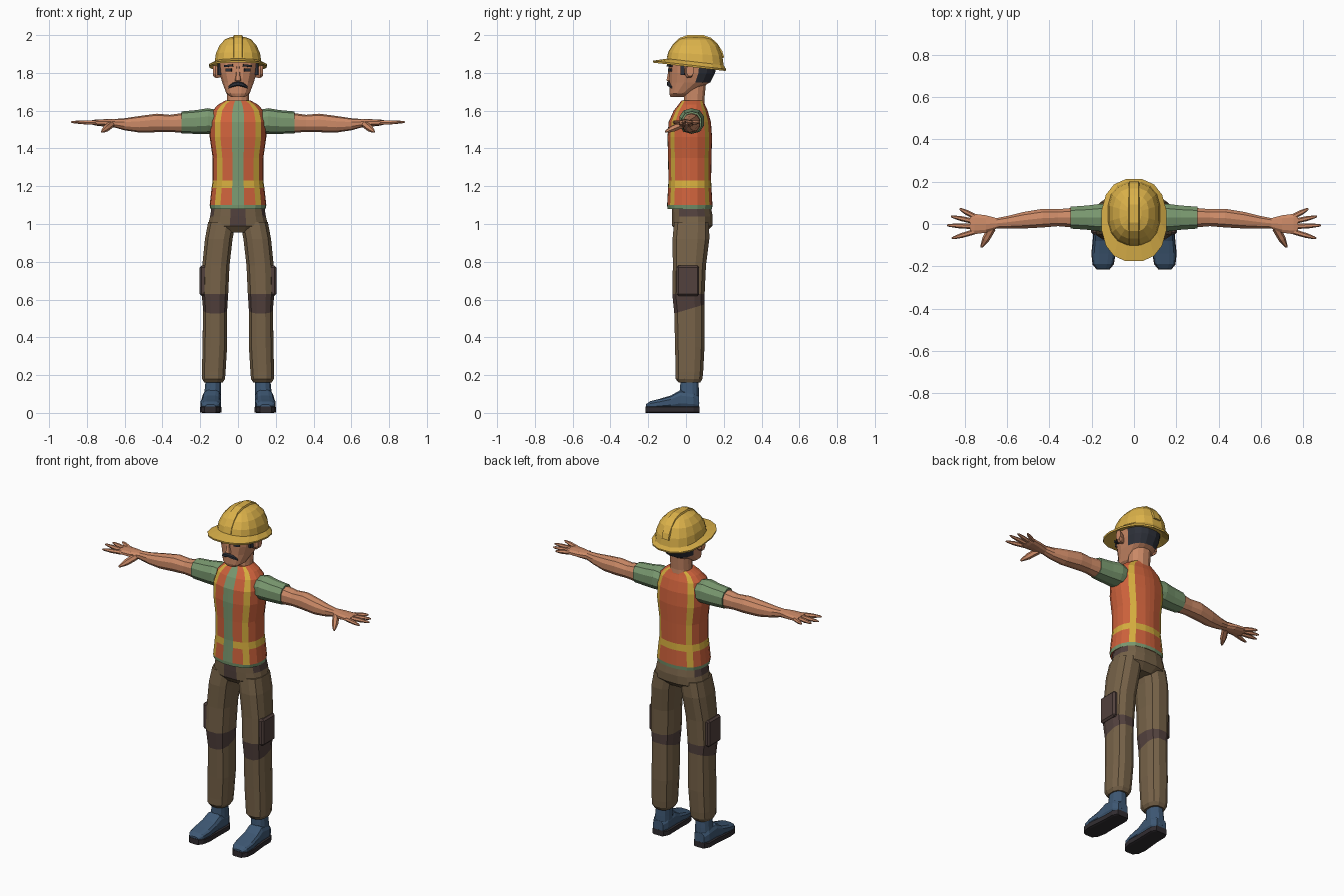
import bpy
import bmesh
from math import sin, cos, pi, radians, copysign
from mathutils import Vector, Matrix

if "Cube" in bpy.data.objects:
    bpy.data.objects.remove(bpy.data.objects["Cube"], do_unlink=True)


def make_material(name, red, green, blue):
    """Flat material from 0-255 display values."""
    linear = [((c / 255 + 0.055) / 1.055) ** 2.4 for c in (red, green, blue)] + [1.0]
    mat = bpy.data.materials.new(name)
    mat.use_nodes = True
    mat.diffuse_color = linear
    shader = mat.node_tree.nodes["Principled BSDF"]
    shader.inputs["Base Color"].default_value = linear
    shader.inputs["Roughness"].default_value = 0.8
    return mat


helmet_yellow = make_material("helmet yellow", 220, 178, 74)
stripe_yellow = make_material("stripe yellow", 214, 174, 62)
vest_orange = make_material("vest orange", 206, 98, 60)
shirt_green = make_material("shirt green", 122, 153, 112)
skin = make_material("skin", 204, 138, 103)
trouser_brown = make_material("trouser brown", 118, 98, 72)
patch_brown = make_material("patch brown", 82, 65, 61)
boot_blue = make_material("boot blue", 62, 88, 116)
sole_black = make_material("sole black", 48, 44, 48)
hair_black = make_material("hair black", 46, 49, 58)


def finish(name, bm, mats, mirror):
    bmesh.ops.recalc_face_normals(bm, faces=bm.faces[:])
    mesh = bpy.data.meshes.new(name)
    bm.to_mesh(mesh)
    bm.free()
    for mat in mats:
        mesh.materials.append(mat)
    obj = bpy.data.objects.new(name, mesh)
    bpy.context.scene.collection.objects.link(obj)
    if mirror:
        obj.modifiers.new("Mirror", "MIRROR")
    return obj


def loft(name, rings, mats, rule=None, mirror=False):
    """Skin a row of rings; rule(row, column, centre) picks the material."""
    bm = bmesh.new()
    rows = [[bm.verts.new(point) for point in ring] for ring in rings]
    count = len(rows[0])
    for row, (low, high) in enumerate(zip(rows, rows[1:])):
        for col in range(count):
            nxt = (col + 1) % count
            face = bm.faces.new((low[col], low[nxt], high[nxt], high[col]))
            if rule:
                face.material_index = rule(row, col, face.calc_center_median())
    bm.faces.new(rows[0])
    bm.faces.new(rows[-1])
    return finish(name, bm, mats, mirror)


def section(axis, sides, power, pos, cu, cv, ru, rv, tilt=0):
    """Rounded cross-section at pos along an axis."""
    ring = []
    for i in range(sides):
        angle = 2 * pi * (i + 0.5) / sides
        u = ru * copysign(abs(cos(angle)) ** (2 / power), cos(angle))
        v = rv * copysign(abs(sin(angle)) ** (2 / power), sin(angle))
        if axis == "z":
            ring.append(Vector((cu + u, cv + v, pos + tilt * v)))
        elif axis == "x":
            ring.append(Vector((pos, cu + u, cv + v)))
        else:
            ring.append(Vector((cu + u, pos, cv + v)))
    return ring


def tube(name, axis, sections, mats, sides=12, power=2.3, rule=None, mirror=False):
    rings = [section(axis, sides, power, *values) for values in sections]
    return loft(name, rings, mats, rule, mirror)


def box(name, centre, size, mat, turn=0, roll=0, mirror=False, bevel=0):
    bm = bmesh.new()
    matrix = (Matrix.Translation(centre) @ Matrix.Rotation(radians(turn), 4, "Z")
              @ Matrix.Rotation(radians(roll), 4, "Y") @ Matrix.Diagonal((*size, 1)))
    bmesh.ops.create_cube(bm, size=1, matrix=matrix)
    if bevel:
        bmesh.ops.bevel(bm, geom=bm.edges[:], offset=bevel, segments=1, affect="EDGES")
    return finish(name, bm, [mat], mirror)


def taper(name, start, end, wide, thin, mat):
    """Tapered finger between two points, mirrored to the other hand."""
    start, end = Vector(start), Vector(end)
    turn = (end - start).to_track_quat("Z", "Y")
    rings = []
    for part, radius in ((0, wide), (0.55, wide * 0.95), (0.9, thin), (1, thin * 0.5)):
        rings.append([start.lerp(end, part) + turn @ Vector((radius * cos(k * pi / 3), radius * sin(k * pi / 3), 0))
                      for k in range(6)])
    return loft(name, rings, [mat], mirror=True)


# Vest with a shirt strip at the front, reflective stripes and a shirt hem
def vest_ring(z, cy, width, depth):
    ratios = (0, 0.22, 0.62, 0.82, 0.97)
    half = [(r, -(1 - r ** 2.5) ** 0.4) for r in ratios]
    half += [(1, 0)] + [(r, -y) for r, y in reversed(half)]
    other = [(-r, y) for r, y in reversed(half[1:-1])]
    return [Vector((r * width, cy + y * depth, z)) for r, y in half + other]


def vest_rule(row, col, centre):
    col = min(col, 19 - col)
    if row == 0 or col == 0:
        return 1
    return 2 if row == 2 or col in (2, 7) else 0


vest_sections = [
    (1.08, 0.02, 0.146, 0.118), (1.10, 0.02, 0.15, 0.12), (1.19, 0.02, 0.14, 0.115),
    (1.23, 0.02, 0.134, 0.113), (1.35, 0.02, 0.134, 0.115), (1.46, 0.02, 0.15, 0.118),
    (1.54, 0.02, 0.15, 0.112), (1.6, 0.025, 0.135, 0.09), (1.632, 0.03, 0.105, 0.07),
    (1.655, 0.035, 0.065, 0.058)]
loft("vest", [vest_ring(*s) for s in vest_sections],
     [vest_orange, shirt_green, stripe_yellow], vest_rule)

# Sleeves, arms and hands
tube("sleeves", "x", [(0.09, 0.03, 1.54, 0.06, 0.06), (0.16, 0.03, 1.545, 0.068, 0.068),
                      (0.22, 0.03, 1.54, 0.06, 0.063), (0.3, 0.03, 1.538, 0.054, 0.058)],
     [shirt_green], sides=10, mirror=True)
tube("arms", "x", [(0.29, 0.03, 1.535, 0.048, 0.053), (0.36, 0.03, 1.533, 0.042, 0.045),
                   (0.43, 0.028, 1.535, 0.046, 0.049), (0.52, 0.018, 1.528, 0.041, 0.044),
                   (0.6, 0.008, 1.528, 0.031, 0.032), (0.65, 0.003, 1.533, 0.026, 0.023),
                   (0.7, 0, 1.535, 0.043, 0.02), (0.755, 0, 1.537, 0.05, 0.016),
                   (0.775, 0, 1.538, 0.044, 0.011)], [skin], sides=10, mirror=True)
fingers = {"little": (0.036, 0.825, 0.072), "ring": (0.012, 0.865, 0.036),
           "middle": (-0.012, 0.885, -0.006), "index": (-0.037, 0.862, -0.068)}
for label, (base, reach, spread) in fingers.items():
    taper(label + "_fingers", (0.755, base, 1.537), (reach, spread, 1.54), 0.0125, 0.007, skin)
taper("thumbs", (0.672, -0.02, 1.527), (0.722, -0.11, 1.487), 0.019, 0.009, skin)


# Trousers: hips with a dark fly and side pockets, legs with knee bands
def hip_rule(row, col, centre):
    fly = abs(centre.x) < 0.03 and centre.y < 0 and row < 2
    side = abs(centre.x) > 0.125 and row == 0
    return int(fly or side)


tube("hips", "z", [(1.09, 0, 0.028, 0.142, 0.105), (1.04, 0, 0.033, 0.15, 0.11),
                   (0.99, 0, 0.033, 0.162, 0.108), (0.955, 0, 0.03, 0.11, 0.075)],
     [trouser_brown, patch_brown], sides=16, power=2.5, rule=hip_rule)
tube("legs", "z", [(1.01, 0.085, 0.03, 0.075, 0.095), (0.92, 0.102, 0.026, 0.075, 0.1),
                   (0.78, 0.117, 0.018, 0.074, 0.09), (0.63, 0.122, 0.013, 0.072, 0.088),
                   (0.55, 0.121, 0.018, 0.065, 0.082, 0.3), (0.35, 0.123, 0.02, 0.067, 0.08),
                   (0.22, 0.128, 0.018, 0.064, 0.075), (0.18, 0.129, 0.016, 0.062, 0.073),
                   (0.16, 0.13, 0.018, 0.05, 0.058)],
     [trouser_brown, patch_brown], power=2.6, rule=lambda row, col, c: int(row == 3), mirror=True)
box("thigh_pockets", (0.178, 0.01, 0.7), (0.05, 0.12, 0.16), patch_brown, bevel=0.01, mirror=True)

# Boots and soles
tube("boot_shafts", "z", [(0.18, 0.131, 0.018, 0.041, 0.048), (0.12, 0.134, 0.018, 0.044, 0.052),
                          (0.05, 0.138, 0.015, 0.05, 0.057)], [boot_blue], mirror=True)
foot = [(0.07, 0.138, 0.034, 0.09), (0.04, 0.138, 0.05, 0.11), (-0.03, 0.139, 0.05, 0.122),
        (-0.08, 0.142, 0.052, 0.093), (-0.14, 0.144, 0.056, 0.075), (-0.19, 0.146, 0.048, 0.062),
        (-0.213, 0.146, 0.028, 0.045)]
tube("boots", "y", [(y, x, (top + 0.02) / 2, wide, (top - 0.02) / 2) for y, x, wide, top in foot],
     [boot_blue], power=3, mirror=True)
tube("soles", "y", [(y * 1.01, x, 0.0175, wide + 0.003, 0.0175) for y, x, wide, top in foot],
     [sole_black], sides=8, power=8, mirror=True)

# Neck, head with hair at the back, ears
tube("neck", "z", [(1.6, 0, 0.04, 0.066, 0.062), (1.66, 0, 0.043, 0.06, 0.056),
                   (1.75, 0, 0.048, 0.062, 0.06)], [skin])
tube("head", "z", [(1.673, 0, -0.045, 0.038, 0.038), (1.69, 0, -0.033, 0.062, 0.056),
                   (1.75, 0, 0.02, 0.085, 0.11), (1.8, 0, 0.032, 0.1, 0.124),
                   (1.86, 0, 0.037, 0.108, 0.128), (1.92, 0, 0.045, 0.08, 0.1)],
     [skin, hair_black], sides=16, power=2.5,
     rule=lambda row, col, c: int(row >= 2 and c.y > 0.04), mirror=False)
tube("ears", "x", [(0.09, 0.014, 1.8, 0.014, 0.026), (0.118, 0.016, 1.806, 0.023, 0.036),
                   (0.132, 0.022, 1.812, 0.02, 0.03)], [skin], sides=8, mirror=True)
box("sideburns", (0.099, -0.018, 1.82), (0.016, 0.022, 0.06), hair_black, turn=-8, mirror=True)

# Face details
box("eyebrows", (0.05, -0.087, 1.838), (0.05, 0.0095, 0.011), hair_black, turn=25, roll=6, mirror=True)
box("eyes", (0.05, -0.085, 1.815), (0.034, 0.0095, 0.016), hair_black, turn=25, mirror=True)
loft("nose", [[Vector((x * size, -0.08 + y * size, z)) for x, y in ((-1, 0.6), (1, 0.6), (0.5, -1), (-0.5, -1))]
              for z, size in ((1.752, 0.012), (1.76, 0.024), (1.79, 0.017), (1.835, 0.012))], [skin])
tube("moustache", "x", [(-0.05, -0.076, 1.724, 0.006, 0.006), (-0.028, -0.088, 1.737, 0.01, 0.012),
                        (0, -0.093, 1.743, 0.01, 0.011), (0.028, -0.088, 1.737, 0.01, 0.012),
                        (0.05, -0.076, 1.724, 0.006, 0.006)], [hair_black], sides=6)

# Hard hat: dome and sloping brim in one skin, with a raised centre ridge
tube("hard_hat", "z", [(1.991, 0, 0.05, 0.035, 0.045), (1.978, 0, 0.05, 0.07, 0.088),
                       (1.945, 0, 0.05, 0.1, 0.122), (1.9, 0, 0.05, 0.119, 0.144, -0.06),
                       (1.858, 0, 0.05, 0.125, 0.152, -0.115), (1.842, 0, 0.018, 0.155, 0.197, -0.115),
                       (1.832, 0, 0.018, 0.153, 0.195, -0.115), (1.846, 0, 0.045, 0.11, 0.135, -0.115)],
     [helmet_yellow], sides=16, power=2.4)
front_arc = [(-0.152, 0.028), (-0.142, 0.062), (-0.118, 0.1), (-0.084, 0.132), (-0.042, 0.147)]
arc = front_arc + [(-y, z) for y, z in reversed(front_arc)]
loft("hat_ridge", [[Vector((x, 0.05 + y * s, 1.853 + z * s))
                    for x, s in ((-0.028, 0.9), (0.028, 0.9), (0.022, 1), (-0.022, 1))]
                   for y, z in arc], [helmet_yellow])
